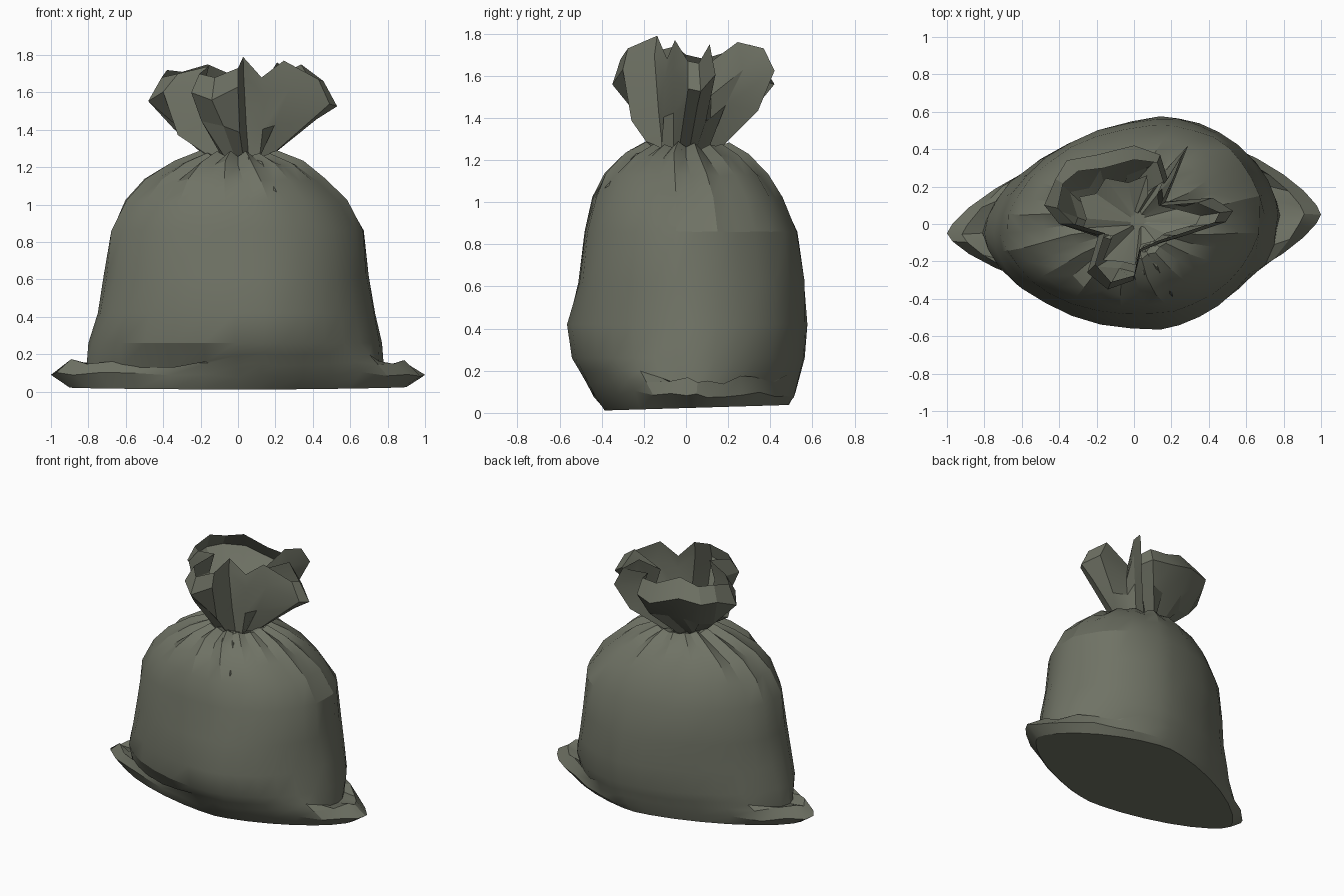
import bpy, math, random
from mathutils import Vector

if "Cube" in bpy.data.objects:
    bpy.data.objects.remove(bpy.data.objects["Cube"])

random.seed(4)
N = 32
mat = bpy.data.materials.new("olive_plastic")
mat.diffuse_color = (0.16, 0.17, 0.13, 1)
mat.use_nodes = True
mat.node_tree.nodes["Principled BSDF"].inputs["Base Color"].default_value = mat.diffuse_color


def make(name, verts, faces, angle):
    me = bpy.data.meshes.new(name)
    me.from_pydata([tuple(v) for v in verts], [], faces)
    me.update()
    ob = bpy.data.objects.new(name, me)
    bpy.context.collection.objects.link(ob)
    me.materials.append(mat)
    bpy.ops.object.select_all(action='DESELECT')
    ob.select_set(True)
    bpy.context.view_layer.objects.active = ob
    bpy.ops.object.mode_set(mode='EDIT')
    bpy.ops.mesh.select_all(action='SELECT')
    bpy.ops.mesh.normals_make_consistent(inside=False)
    bpy.ops.object.mode_set(mode='OBJECT')
    bpy.ops.object.shade_smooth_by_angle(angle=math.radians(angle))
    return ob


def loft(rings):
    n = len(rings[0])
    verts = [v for r in rings for v in r]
    faces = [(k * n + i, k * n + (i + 1) % n, (k + 1) * n + (i + 1) % n, (k + 1) * n + i)
             for k in range(len(rings) - 1) for i in range(n)]
    return verts, faces


def ring(z, x0, x1, y0, y1, n, cx=0.0, skew=0.0):
    """Lopsided superellipse spanning x0..x1 and y0..y1."""
    pts = []
    for i in range(N):
        a = math.tau * i / N
        c, s = math.cos(a), math.sin(a)
        u = math.copysign(abs(c) ** (2 / n), c) if abs(c) > 1e-6 else 0
        v = math.copysign(abs(s) ** (2 / n), s) if abs(s) > 1e-6 else 0
        x = cx + u * ((x1 - cx) if u > 0 else (cx - x0))
        y = v * (y1 if v > 0 else -y0) + skew * x
        pts.append(Vector((x, y, z)))
    return pts


def bump(a, lo, hi, soft=22):
    """1 inside the angle range lo..hi (degrees), fading to 0 outside."""
    d = (a - (lo + hi) / 2 + 180) % 360 - 180
    return max(0, min(1, ((hi - lo) / 2 + soft - abs(d)) / soft))


# bag body: base, pressed seam flap at the two bottom corners, belly, shoulders
base = ring(0.008, -0.90, 0.90, -0.39, 0.485, 1.5, 0.08, 0.05)
seam = ring(0.09, -1.0, 1.0, -0.45, 0.515, 1.42, 0.12, 0.05)
lip = ring(0.165, -0.92, 0.91, -0.46, 0.50, 1.4, 0.12, 0.06)
tuck = ring(0.13, -0.81, 0.78, -0.46, 0.51, 1.65, 0.12, 0.06)
low = ring(0.26, -0.80, 0.77, -0.55, 0.555, 1.8, 0.14, 0.06)
for i in range(N):
    a = 360 * i / N
    f = max(bump(a, 165, 238), bump(a, -12, 45))
    base[i].z += 0.015 + 0.03 * base[i].y
    if i % 16:
        seam[i].z += random.uniform(-0.02, 0.015)
    lip[i].z += random.uniform(-0.03, 0.015)
    lip[i] = seam[i].lerp(low[i], 0.35).lerp(lip[i], f)
    tuck[i] = seam[i].lerp(low[i], 0.65).lerp(tuck[i], f)
upper = [
    (0.42, -0.755, 0.735, -0.57, 0.562, 1.85, 0.14, 0.07, 0.0),
    (0.62, -0.715, 0.695, -0.515, 0.555, 1.95, 0.12, 0.07, 0.0),
    (0.86, -0.68, 0.675, -0.485, 0.52, 2.0, 0.1, 0.07, 0.01),
    (1.02, -0.60, 0.58, -0.44, 0.45, 2.0, 0.06, 0.07, 0.02),
    (1.13, -0.49, 0.46, -0.38, 0.38, 2.0, 0.03, 0.05, 0.035),
    (1.22, -0.33, 0.34, -0.28, 0.29, 2.0, 0.0, 0.0, 0.06),
    (1.27, -0.19, 0.20, -0.18, 0.20, 2.0, 0.0, 0.0, 0.08),
    (1.245, -0.14, 0.14, -0.13, 0.13, 2.0, 0.0, 0.0, 0.12)]
pleat = [random.uniform(0.1, 1) * (1 if i % 2 else -1) for i in range(N)]
rings = [base, seam, lip, tuck, low]
for *r, amp in upper:
    pts = ring(*r)
    for p, w in zip(pts, pleat):
        k = 1 + amp * w + random.uniform(-0.008, 0.008)
        p.x *= k
        p.y *= k
        p.z += 0.25 * amp * w
    rings.append(pts)
verts, faces = loft(rings)
faces.append(tuple(reversed(range(N))))
make("bag_body", verts, faces, 24)

# gathered ruffle above the neck: folded rim points, counterclockwise from the right
rim = [(0.53, 0.07, 1.66), (0.42, 0.14, 1.75), (0.17, 0.12, 1.65), (0.23, 0.27, 1.76),
       (0.29, 0.42, 1.73), (0.18, 0.24, 1.66), (0.14, 0.37, 1.68), (0.00, 0.42, 1.68),
       (-0.20, 0.37, 1.75), (-0.36, 0.34, 1.71), (-0.42, 0.24, 1.72), (-0.48, 0.10, 1.68),
       (-0.40, 0.00, 1.70), (-0.19, -0.06, 1.74), (-0.25, -0.26, 1.70), (-0.14, -0.35, 1.68),
       (0.00, -0.30, 1.73), (0.03, -0.15, 1.79), (0.14, -0.10, 1.68), (0.28, -0.06, 1.77),
       (0.49, 0.01, 1.67)]
neck, middle, wide, edge, pinch = [], [], [], [], []
for i, (x, y, z) in enumerate(rim):
    a = math.tau * i / len(rim) + 0.1
    r = 0.145 + 0.02 * (-1) ** i
    n = Vector((r * math.cos(a), r * math.sin(a), 1.25))
    pinch.append(Vector((0.3 * n.x + 0.02, 0.3 * n.y + 0.02, 1.37)))
    neck.append(n)
    m = n.lerp(Vector((x, y, 1.42)), 0.6 + 0.1 * (-1) ** i)
    m.z = 1.42 + random.uniform(-0.05, 0.04)
    middle.append(m)
    wide.append(Vector((x, y, z - 0.12 + random.uniform(-0.03, 0.03))))
    k = random.uniform(0.80, 0.92)
    edge.append(Vector((x * k, y * k, z)))
verts, faces = loft([neck, middle, wide, edge])
make("ruffle", verts, faces, 20)

# crumpled inside of the gather, closing the neck
inner = [m * 0.85 + Vector((0, 0, 0.15 * 1.47)) for m in middle]
verts, faces = loft([pinch, inner])
faces.append(tuple(range(len(rim))))
make("gather_floor", verts, faces, 20)


# loose folds of plastic standing off the shoulder just below the neck
def fold(name, deg, length, height, width):
    rot = math.radians(deg)
    d = Vector((math.cos(rot), math.sin(rot), 0))
    s = Vector((-d.y, d.x, 0))
    up = Vector((0, 0, 1))
    top = d * 0.14 + up * 1.26
    mid = d * 0.27 + up * (1.20 + height)
    tip = d * (0.27 + length) + up * (1.21 - length * 0.85)
    foot = d * 0.25 + up * 1.17
    make(name, [top - s * 0.03, top + s * 0.03, mid, foot - s * width, foot + s * width, tip],
         [(0, 1, 2), (0, 2, 3), (1, 4, 2), (3, 2, 5), (2, 4, 5)], 20)


fold("front_fold", -78, 0.12, 0.05, 0.08)
fold("front_right_fold", -62, 0.17, 0.03, 0.06)
fold("right_fold", -5, 0.14, 0.05, 0.06)
